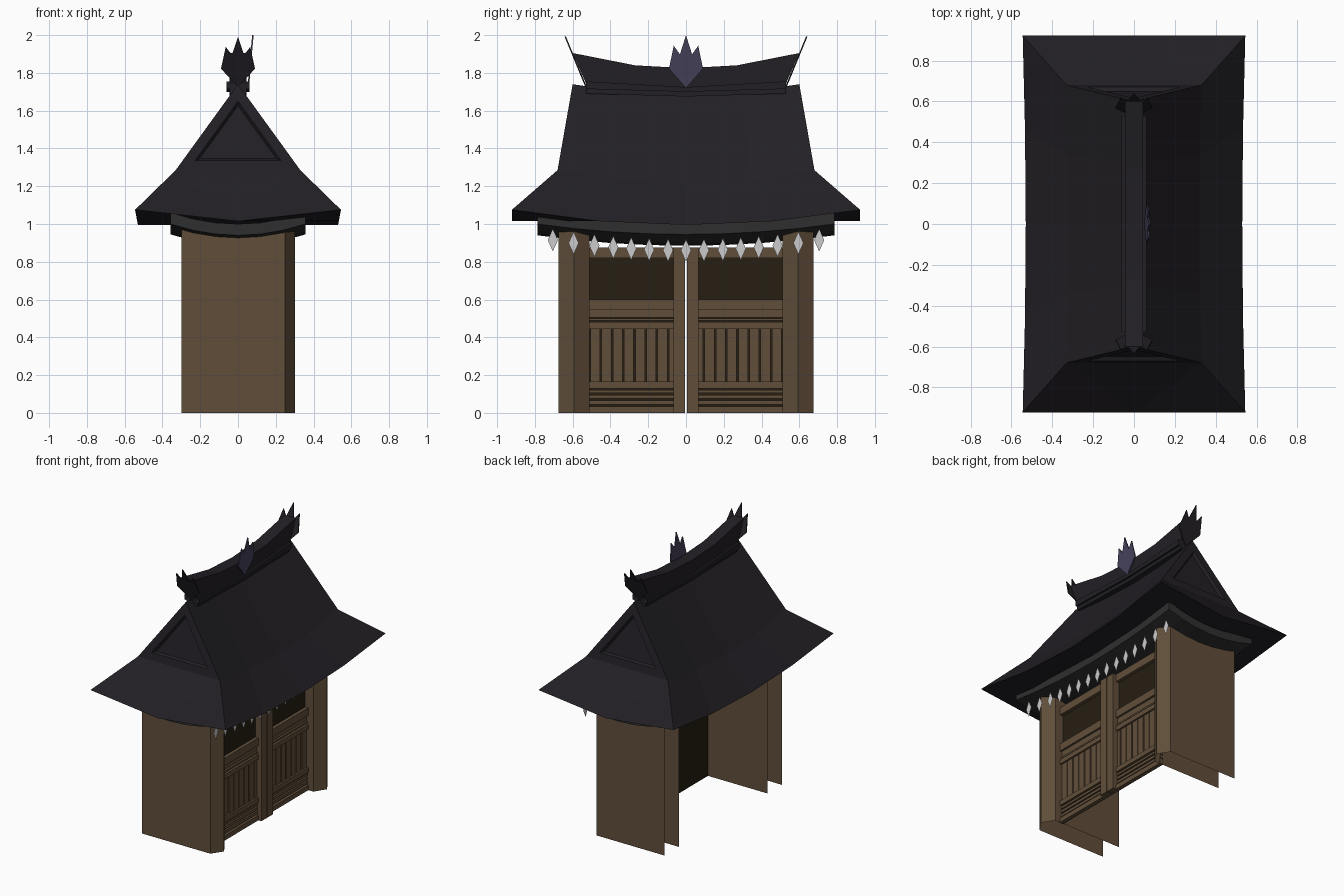
import bpy, bmesh

if "Cube" in bpy.data.objects:
    bpy.data.objects.remove(bpy.data.objects["Cube"])


def material(name, rgb):
    m = bpy.data.materials.new(name)
    m.diffuse_color = (*rgb, 1)
    m.use_nodes = True
    m.node_tree.nodes["Principled BSDF"].inputs["Base Color"].default_value = m.diffuse_color
    return m


ROOF = material("dark_tile", (0.016, 0.014, 0.018))
TRIM = material("eave_grey", (0.028, 0.028, 0.028))
WOOD = material("wood", (0.118, 0.076, 0.042))
DARK = material("dark_wood", (0.019, 0.013, 0.006))
PURPLE = material("crest_purple", (0.062, 0.053, 0.105))
PAPER = material("paper", (0.65, 0.65, 0.65))


def finish(name, bm, mat, normals=True):
    if normals:
        bmesh.ops.recalc_face_normals(bm, faces=bm.faces[:])
    me = bpy.data.meshes.new(name)
    bm.to_mesh(me)
    bm.free()
    me.materials.append(mat)
    ob = bpy.data.objects.new(name, me)
    bpy.context.collection.objects.link(ob)
    return ob


def box(bm, x, y, z):
    r = bmesh.ops.create_cube(bm, size=1)
    for v in r["verts"]:
        v.co = [a[0] + (c + 0.5) * (a[1] - a[0]) for a, c in zip((x, y, z), v.co)]


def extrude(bm, faces, vec):
    r = bmesh.ops.extrude_face_region(bm, geom=faces)
    bmesh.ops.translate(bm, vec=vec,
                        verts=[v for v in r["geom"] if isinstance(v, bmesh.types.BMVert)])


def prism(name, points, vec, mat):
    """Flat outline extruded along a vector."""
    bm = bmesh.new()
    extrude(bm, [bm.faces.new([bm.verts.new(p) for p in points])], vec)
    return finish(name, bm, mat)


def sheet(name, polys, mat):
    bm = bmesh.new()
    for p in polys:
        bm.faces.new([bm.verts.new(c) for c in p])
    return finish(name, bm, mat, False)


# Roof: eave, shoulder and ridge rows (x, half length, z, x pinch, sag)
STEPS = (-1, -0.5, 0, 0.5, 1)
bm = bmesh.new()


def row(s, x, hy, z, pinch, sag):
    return [bm.verts.new((s * (x - pinch * (1 - t * t)), hy * t, z - sag * (1 - t * t)))
            for t in STEPS]


ridge = row(1, 0, 0.60, 1.74, 0, 0.06)
sides = {}
for s in (-1, 1):
    eave = row(s, 0.545, 0.922, 1.075, 0.015, 0.08)
    shoulder = row(s, 0.33, 0.68, 1.285, 0.01, 0.07)
    sides[s] = (eave, shoulder)
    for lo, hi in ((eave, shoulder), (shoulder, ridge)):
        for i in range(4):
            bm.faces.new((lo[i], lo[i + 1], hi[i + 1], hi[i]))
gables = []
for e, y in ((0, -0.922), (-1, 0.922)):
    mid = bm.verts.new((0, y, 1.015))
    (el, sl), (er, sr) = [(sides[s][0][e], sides[s][1][e]) for s in (-1, 1)]
    for f in ((el, mid, sl), (mid, sr, sl), (mid, er, sr)):
        bm.faces.new(f)
    gables.append(bm.faces.new((sl, sr, ridge[e])))
bmesh.ops.recalc_face_normals(bm, faces=bm.faces[:])
# recessed gable triangles
bmesh.ops.inset_individual(bm, faces=gables, thickness=0.053, use_even_offset=True)
bmesh.ops.inset_individual(bm, faces=gables, thickness=0.012, depth=-0.02, use_even_offset=True)
finish("roof", bm, ROOF, False)

# Roof underside follows the sagging eaves
bm = bmesh.new()
bmesh.ops.create_grid(bm, x_segments=2, y_segments=4, size=1)
for v in bm.verts:
    a, b = 1 - v.co.x ** 2, 1 - v.co.y ** 2
    v.co = (v.co.x * (0.545 - 0.015 * b), v.co.y * 0.922, 1.075 - max(0.06 * a, 0.08 * b))
bmesh.ops.reverse_faces(bm, faces=bm.faces[:])
finish("roof_underside", bm, ROOF, False)

# Sagging slab under the eaves
bm = bmesh.new()
bmesh.ops.create_grid(bm, x_segments=6, y_segments=8, size=1)
for v in bm.verts:
    a, b = 1 - v.co.x ** 2, 1 - v.co.y ** 2
    v.co = (v.co.x * 0.357, v.co.y * 0.785, 1.0 - 0.06 * a - 0.055 * b)
extrude(bm, bm.faces[:], (0, 0, 0.06))
finish("eave_slab", bm, TRIM)

# Ridge tiers and curved ridge cap
for name, hw, y, z0, z1 in (("ridge_base", 0.045, 0.53, 1.69, 1.73),
                            ("ridge_tier", 0.06, 0.53, 1.715, 1.755)):
    prism(name, [(-hw, p, z) for p, z in ((-y, z0), (0, z0 - 0.015), (y, z0), (y, z1),
                                          (0, z1 - 0.03), (-y, z1))], (2 * hw, 0, 0), ROOF)
cap = [(-0.53, 1.745), (0, 1.70), (0.53, 1.745), (0.60, 1.905), (0.27, 1.84),
       (0, 1.825), (-0.27, 1.84), (-0.60, 1.905)]
prism("ridge_cap", [(-0.045, y, z) for y, z in cap], (0.09, 0, 0), ROOF)

# Flame-shaped crests: (width, height) outline on a tilted plane
half = [(0.09, 0.10), (0.065, 0.22), (0.032, 0.175)]
crest = [(0, 0)] + half + [(0, 0.275)] + [(-w, h) for w, h in reversed(half)]
for s, name in ((-1, "front_crest"), (1, "back_crest")):
    prism(name, [(w, s * (0.525 + h * 0.40), 1.725 + h * 0.97) for w, h in crest],
          (0, s * 0.008, 0), ROOF)
prism("side_crest", [(0.05 + h * 0.09, w, 1.72 + h * 1.018) for w, h in crest],
      (0.008, 0, 0), PURPLE)

# End walls: open channel with a pointed corner post toward the doors
plan = [(-0.30, 0.675), (0.25, 0.675), (0.303, 0.593), (0.25, 0.51), (-0.30, 0.51)]
for s, name in ((-1, "front_wall"), (1, "back_wall")):
    polys = []
    for (x0, y0), (x1, y1) in zip(plan, plan[1:]):
        p = [(x0, s * y0, 0), (x1, s * y1, 0), (x1, s * y1, 0.98), (x0, s * y0, 0.98)]
        polys.append(p if s < 0 else p[::-1])
    sheet(name, polys, WOOD)

# Doors, one each side of the centre slit: rails as (bottom, top, face x)
RAILS = [(0.82, 0.875, 0.21), (0.545, 0.60, 0.21), (0.505, 0.545, 0.195), (0.488, 0.50, 0.203),
         (0.445, 0.48, 0.21), (0.13, 0.165, 0.21), (0.105, 0.122, 0.203),
         (0.075, 0.095, 0.203), (0.045, 0.065, 0.203), (0.0, 0.035, 0.21)]
for s, tag in ((-1, "front"), (1, "back")):
    def span(a, b):
        return sorted((s * a, s * b))
    bm = bmesh.new()
    for z0, z1, x in RAILS:
        box(bm, (0.182, x), span(0.06, 0.515), (z0, z1))
    w = (0.51 - 0.065) / 7.5
    for i in range(8):
        y = 0.065 + (i - 0.5) * w
        box(bm, (0.182, 0.197), span(max(y, 0.06) + 0.004, y + w - 0.004), (0.16, 0.45))
    finish(tag + "_door_rails", bm, WOOD)
    bm = bmesh.new()
    box(bm, (0.18, 0.185), span(0.06, 0.515), (0, 0.875))
    finish(tag + "_door_panel", bm, DARK)
    bm = bmesh.new()
    box(bm, (0.18, 0.235), span(0.004, 0.065), (0, 0.875))
    finish(tag + "_door_stile", bm, WOOD)

# Hanging paper diamonds along the right eave
ys = [0.095, 0.195, 0.29, 0.385, 0.485, 0.595, 0.705]
polys = []
for y in [-v for v in ys] + [0] + ys:
    z = 0.86 + 0.055 * (y / 0.705) ** 2
    polys.append([(0.316, y, z - 0.06), (0.316, y + 0.027, z), (0.316, y, z + 0.06),
                  (0.316, y - 0.027, z)])
sheet("paper_charms", polys, PAPER)
